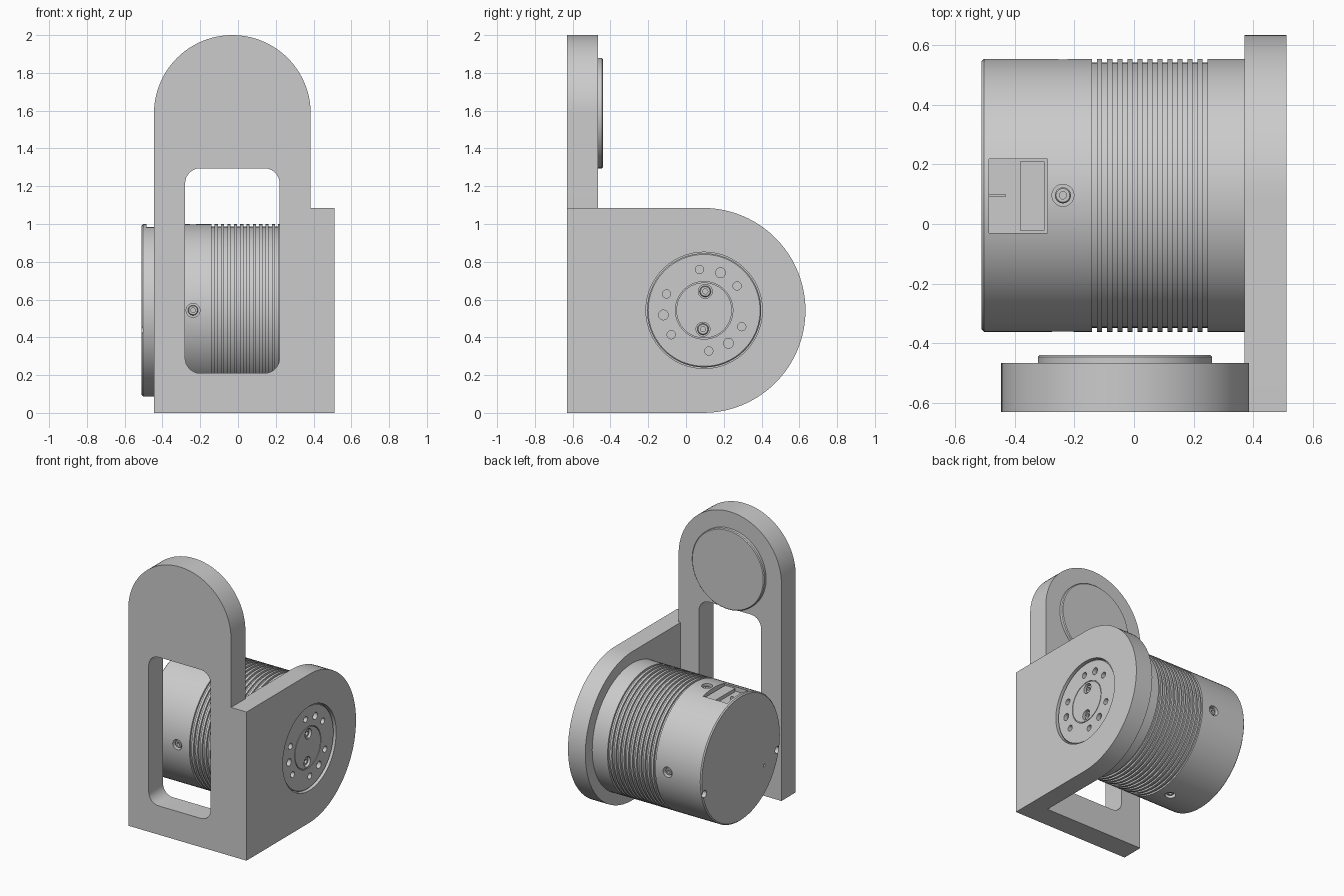
import bpy, bmesh
from math import sin, cos, radians, pi
from mathutils import Matrix, Vector

if "Cube" in bpy.data.objects:
    bpy.data.objects.remove(bpy.data.objects["Cube"])

gray = bpy.data.materials.new("metal gray")
gray.use_nodes = True
gray.diffuse_color = (0.6, 0.6, 0.6, 1)
gray.node_tree.nodes["Principled BSDF"].inputs["Base Color"].default_value = (0.6, 0.6, 0.6, 1)

AXIS = Vector((0, 0.096, 0.543))   # motor axis runs along x through here
BODY_R = 0.457


def activate(obj):
    bpy.ops.object.select_all(action='DESELECT')
    obj.select_set(True)
    bpy.context.view_layer.objects.active = obj


def smooth(obj):
    activate(obj)
    bpy.ops.object.shade_smooth_by_angle(angle=radians(30))


def make(name, bm):
    bmesh.ops.recalc_face_normals(bm, faces=bm.faces)
    mesh = bpy.data.meshes.new(name)
    bm.to_mesh(mesh)
    bm.free()
    mesh.materials.append(gray)
    obj = bpy.data.objects.new(name, mesh)
    bpy.context.collection.objects.link(obj)
    return obj


def lathe(name, profile, matrix, steps):
    """Spin (x, radius) points around local x."""
    bm = bmesh.new()
    verts = [bm.verts.new((x, 0, r)) for x, r in profile]
    edges = [bm.edges.new(pair) for pair in zip(verts, verts[1:])]
    bmesh.ops.spin(bm, geom=verts + edges, cent=(0, 0, 0), axis=(1, 0, 0),
                   angle=2 * pi, steps=steps, use_merge=True)
    bmesh.ops.remove_doubles(bm, verts=bm.verts, dist=1e-5)
    bmesh.ops.transform(bm, matrix=matrix, verts=bm.verts)
    return make(name, bm)


def arc(cx, cy, r, start, end, steps):
    angles = [radians(start + (end - start) * i / steps) for i in range(steps + 1)]
    return [(cx + r * cos(a), cy + r * sin(a)) for a in angles]


def plate(name, outlines, thickness, matrix):
    """Extruded outline; further outlines become openings."""
    curve = bpy.data.curves.new(name, 'CURVE')
    curve.dimensions = '2D'
    curve.fill_mode = 'BOTH'
    curve.extrude = thickness / 2
    for points in outlines:
        spline = curve.splines.new('POLY')
        spline.points.add(len(points) - 1)
        for p, (x, y) in zip(spline.points, points):
            p.co = (x, y, 0, 1)
        spline.use_cyclic_u = True
    obj = bpy.data.objects.new(name, curve)
    bpy.context.collection.objects.link(obj)
    activate(obj)
    bpy.ops.object.convert(target='MESH')
    obj = bpy.context.object
    bm = bmesh.new()
    bm.from_mesh(obj.data)
    bmesh.ops.remove_doubles(bm, verts=bm.verts, dist=1e-5)
    bmesh.ops.transform(bm, matrix=matrix, verts=bm.verts)
    bmesh.ops.recalc_face_normals(bm, faces=bm.faces)
    bm.to_mesh(obj.data)
    bm.free()
    obj.data.materials.clear()
    obj.data.materials.append(gray)
    smooth(obj)
    return obj


def box(name, lo, hi):
    bm = bmesh.new()
    lo, hi = Vector(lo), Vector(hi)
    bmesh.ops.create_cube(bm, size=1, matrix=Matrix.Translation((lo + hi) / 2)
                          @ Matrix.Diagonal((*(hi - lo), 1)))
    return make(name, bm)


def outward(direction, point):
    """Frame whose local x points along direction."""
    turn = Vector((1, 0, 0)).rotation_difference(Vector(direction))
    return Matrix.Translation(point) @ turn.to_matrix().to_4x4()


def screw(name, frame, r):
    lathe(name, [(-0.045, 0), (-0.045, r), (-0.018, r), (-0.012, r * 0.85),
                 (-0.012, r * 0.45), (-0.03, r * 0.45), (-0.03, 0)], frame, 20)


# Front plate: rounded top, long window with rounded corners
front = [(-0.445, 0), (0.37, 0), (0.37, 1.085), (0.385, 1.085)] + arc(-0.03, 1.585, 0.415, 0, 180, 48)
window = []
for cx, cz, a in ((0.14, 1.215, 0), (-0.20, 1.215, 90), (-0.20, 0.29, 180), (0.14, 0.29, 270)):
    window += arc(cx, cz, 0.08, a, a + 90, 8)
plate("front_plate", [front, window], 0.165,
      Matrix.Translation((0, -0.5475, 0)) @ Matrix.Rotation(pi / 2, 4, 'X'))

# Side plate: rounded back end with the motor opening
side = [(-0.63, 1.085), (-0.63, 0)] + arc(0.09, 0.5425, 0.5425, -90, 90, 48)
opening = arc(AXIS.y, AXIS.z, 0.308, 0, 354, 59)
to_side = Matrix(((0, 0, 1, 0.44), (1, 0, 0, 0), (0, 1, 0, 0), (0, 0, 0, 1)))
plate("side_plate", [side, opening], 0.14, to_side)

# Round boss on the back of the front plate
boss = lathe("pivot_boss", [(-0.02, 0), (-0.02, 0.292), (0.02, 0.292), (0.026, 0.286), (0.026, 0)],
             outward((0, 1, 0), (-0.03, -0.465, 1.587)), 64)
smooth(boss)

# Motor body: chamfered end, cooling grooves, output flange
body = [(-0.51, 0), (-0.51, 0.449), (-0.502, BODY_R)]
pitch = 0.0336
for i in range(12):
    x = -0.14 + i * pitch
    body += [(x, BODY_R), (x, 0.444), (x + pitch / 2, 0.444), (x + pitch / 2, BODY_R)]
body += [(0.37, BODY_R), (0.37, 0.302), (0.49, 0.302), (0.496, 0.296), (0.496, 0.152),
         (0.488, 0.152), (0.488, 0.147), (0.496, 0.147), (0.496, 0)]
motor = lathe("motor_body", body, Matrix.Translation(AXIS), 96)

# Holes: (frame, radius, depth)
radial = [outward(d, AXIS + Vector((-0.238, 0, 0)) + BODY_R * Vector(d))
          for d in ((0, 0, 1), (0, 0, -1), (0, 1, 0), (0, -1, 0))]
hub = [outward((1, 0, 0), AXIS + Vector((0.496, y, z))) for y, z in ((0.006, 0.1), (-0.006, -0.1))]
holes = [(f, 0.037, 0.04) for f in radial + hub]
for k in range(3):
    for offset, r in ((36.5, 0.022), (66.5, 0.026), (96.5, 0.022)):
        a = radians(offset + 120 * k)
        holes.append((outward((1, 0, 0), AXIS + Vector((0.496, 0.217 * cos(a), 0.217 * sin(a)))), r, 0.03))
for y, z, r in ((0.42, -0.1, 0.025), (-0.42, -0.1, 0.025), (-0.27, -0.155, 0.01)):
    holes.append((outward((-1, 0, 0), AXIS + Vector((-0.51, y, z))), r, 0.03))

bm = bmesh.new()
for frame, r, depth in holes:
    bmesh.ops.create_cone(bm, cap_ends=True, segments=20, radius1=r, radius2=r, depth=depth * 2,
                          matrix=frame @ Matrix.Rotation(pi / 2, 4, 'Y'))
hole_cutter = make("hole_cutter", bm)
pocket_cutter = box("pocket_cutter", (-0.485, -0.03, 0.95), (-0.29, 0.217, 1.1))
for cutter in (hole_cutter, pocket_cutter):
    cutter.hide_render = True
    activate(motor)
    mod = motor.modifiers.new("cut", 'BOOLEAN')
    mod.operation = 'DIFFERENCE'
    mod.solver = 'EXACT'
    mod.object = cutter
    bpy.ops.object.modifier_apply(modifier=mod.name)
    bpy.data.objects.remove(cutter)
smooth(motor)

# Screws in the body and hub
for i, frame in enumerate(radial):
    screw(f"body_screw_{i + 1}", frame, 0.027)
for i, frame in enumerate(hub):
    screw(f"hub_screw_{i + 1}", frame, 0.03)

# Connector inside the top pocket
box("connector_block", (-0.382, -0.022, 0.94), (-0.3, 0.209, 0.975))
box("connector_rib", (-0.487, 0.091, 0.94), (-0.43, 0.101, 0.975))
